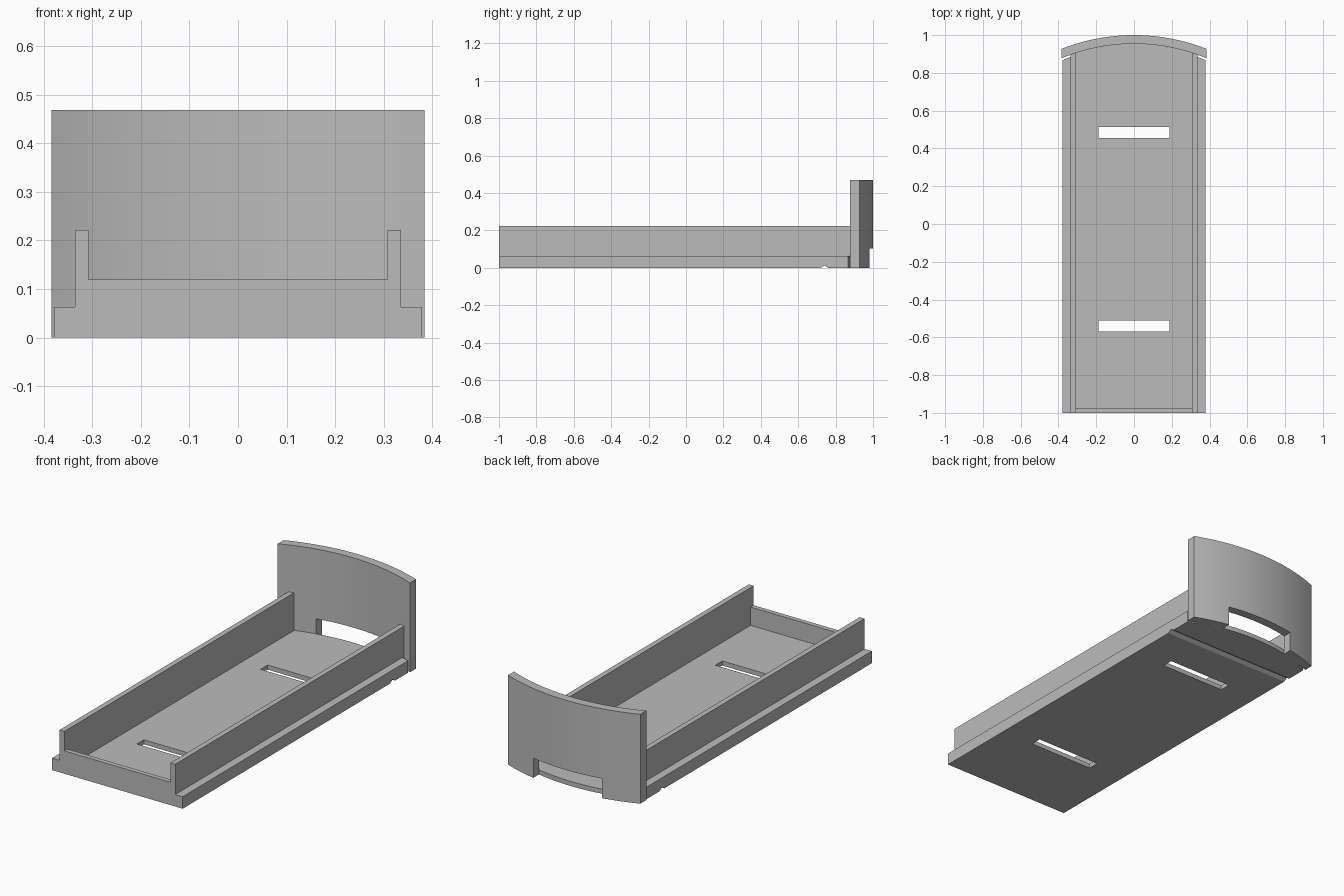
import bpy, bmesh, math
from mathutils import Vector

cube = bpy.data.objects.get("Cube")
if cube:
    bpy.data.objects.remove(cube, do_unlink=True)

grey = bpy.data.materials.new("plain grey")
grey.use_nodes = True
colour = (0.5, 0.5, 0.5, 1)
grey.diffuse_color = colour
grey.node_tree.nodes["Principled BSDF"].inputs["Base Color"].default_value = colour

ARC_Y = -0.046      # centre of the curved end
INNER, OUTER = 1.0, 1.046
FLOOR = 0.024
RAIL_IN, RAIL_OUT, LEDGE = 0.308, 0.336, 0.379


def prism(name, outline, axis, lo, hi):
    """Extrude a closed 2D outline along an axis ('X', 'Y' or 'Z')."""
    place = {"X": lambda a, b, c: (c, a, b),
             "Y": lambda a, b, c: (a, c, b),
             "Z": lambda a, b, c: (a, b, c)}[axis]
    bm = bmesh.new()
    face = bm.faces.new([bm.verts.new(place(a, b, lo)) for a, b in outline])
    grown = bmesh.ops.extrude_face_region(bm, geom=[face])["geom"]
    verts = [g for g in grown if isinstance(g, bmesh.types.BMVert)]
    bmesh.ops.translate(bm, verts=verts, vec=Vector(place(0, 0, hi - lo)))
    bmesh.ops.recalc_face_normals(bm, faces=bm.faces)
    mesh = bpy.data.meshes.new(name)
    bm.to_mesh(mesh)
    bm.free()
    mesh.materials.append(grey)
    obj = bpy.data.objects.new(name, mesh)
    bpy.context.collection.objects.link(obj)
    return obj


def box(name, x, y0, y1, z0, z1):
    return prism(name, [(-x, y0), (x, y0), (x, y1), (-x, y1)], "Z", z0, z1)


def carve(target, cutter, operation="DIFFERENCE"):
    mod = target.modifiers.new("carve", "BOOLEAN")
    mod.operation = operation
    mod.solver = "EXACT"
    mod.object = cutter
    bpy.context.view_layer.objects.active = target
    bpy.ops.object.modifier_apply(modifier=mod.name)
    bpy.data.objects.remove(cutter, do_unlink=True)


def arc(radius, x0, x1, steps):
    xs = [x0 + (x1 - x0) * i / steps for i in range(steps + 1)]
    return [(x, ARC_Y + math.sqrt(radius ** 2 - x * x)) for x in xs]


# Tray: stepped section, trimmed to the curved end with a small gap at the ledges
half = [(LEDGE, 0), (LEDGE, 0.063), (RAIL_OUT, 0.063), (RAIL_OUT, 0.222)]
section = half + [(-x, z) for x, z in reversed(half)]
tray = prism("tray", section, "Y", -1, 1)
gap = INNER - 0.011
plan = ([(-0.5, -1.1), (0.5, -1.1)] + arc(gap, 0.5, RAIL_OUT, 6)
        + arc(INNER, RAIL_OUT, -RAIL_OUT, 40) + arc(gap, -RAIL_OUT, -0.5, 6))
carve(tray, prism("end_trim", plan, "Z", -0.1, 0.4), "INTERSECT")

# Hollow between the rails, leaving a low front lip
carve(tray, box("hollow", RAIL_IN, -0.975, 1.2, FLOOR, 0.4))
carve(tray, box("lip_cut", RAIL_IN, -1.1, -0.9, 0.12, 0.4))

# Two strap slots through the floor
for y in (-0.541, 0.485):
    carve(tray, box("slot_cut", 0.188, y - 0.029, y + 0.029, -0.1, 0.1))

# V groove across the underside
groove = [(0.715, -0.003), (0.74, 0.013), (0.765, -0.003)]
carve(tray, prism("groove_cut", groove, "X", -0.5, 0.5))

# Curved end board with an opening at its foot
board = prism("end_board", arc(OUTER, -0.384, 0.384, 48)
              + arc(INNER, 0.384, -0.384, 48), "Z", 0, 0.469)
carve(board, box("opening_cut", 0.2, 0.8, 1.2, -0.1, 0.103))

for obj in (tray, board):
    bpy.ops.object.select_all(action="DESELECT")
    obj.select_set(True)
    bpy.context.view_layer.objects.active = obj
    bpy.ops.object.shade_smooth_by_angle(angle=math.radians(20))
